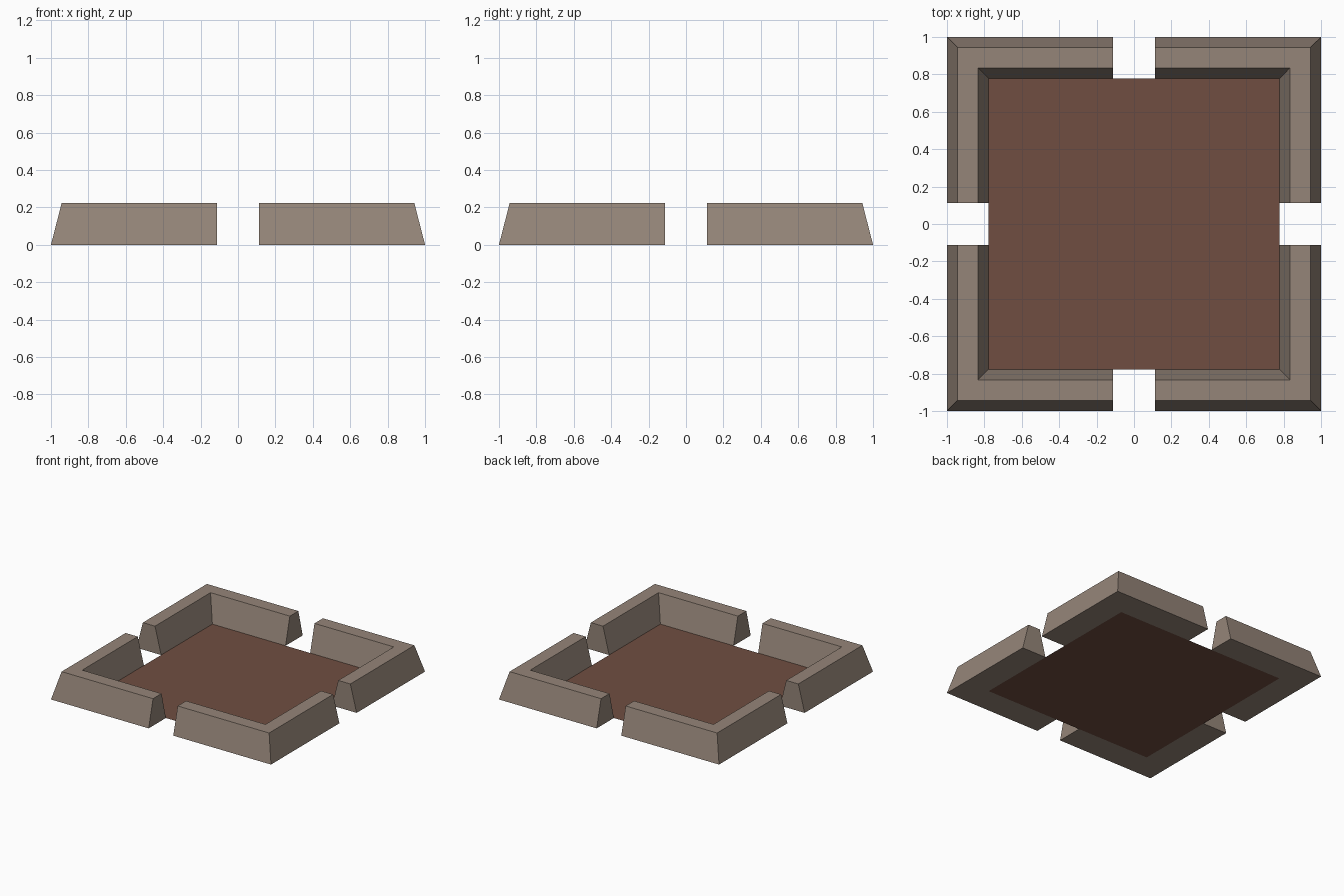
import bpy, bmesh
from mathutils import Matrix
from math import radians

if "Cube" in bpy.data.objects:
    bpy.data.objects.remove(bpy.data.objects["Cube"])


def material(name, rgb):
    m = bpy.data.materials.new(name)
    m.diffuse_color = (*rgb, 1)
    m.use_nodes = True
    m.node_tree.nodes["Principled BSDF"].inputs["Base Color"].default_value = m.diffuse_color
    return m


def add_object(name, bm, mat):
    mesh = bpy.data.meshes.new(name)
    bm.to_mesh(mesh)
    bm.free()
    mesh.materials.append(mat)
    ob = bpy.data.objects.new(name, mesh)
    bpy.context.collection.objects.link(ob)
    return ob


stone = material("taupe stone", (0.30, 0.235, 0.19))
soil = material("brown soil", (0.16, 0.076, 0.053))

GAP = 0.112     # half width of the openings
HEIGHT = 0.222
INNER = 0.777
# wall cross-section: distance from centre, height
PROFILE = [(1.0, 0), (0.943, HEIGHT), (0.833, HEIGHT), (INNER, 0)]


def corner_wall(name, angle):
    """L-shaped wall: profile swept from one opening, round a mitre, to the next."""
    bm = bmesh.new()
    rings = [[bm.verts.new(f(d, z)) for d, z in PROFILE] for f in (
        lambda d, z: (d, GAP, z),
        lambda d, z: (d, d, z),
        lambda d, z: (GAP, d, z))]
    for a, b in zip(rings, rings[1:]):
        for i in range(4):
            j = (i + 1) % 4
            bm.faces.new((a[i], a[j], b[j], b[i]))
    bm.faces.new(rings[0])
    bm.faces.new(rings[-1])
    bmesh.ops.recalc_face_normals(bm, faces=bm.faces)
    bm.transform(Matrix.Rotation(radians(angle), 4, 'Z'))
    return add_object(name, bm, stone)


# four corner walls
for i, side in enumerate(("back_right", "back_left", "front_left", "front_right")):
    corner_wall(side + "_wall", 90 * i)

# flat floor between the walls
bm = bmesh.new()
bmesh.ops.create_grid(bm, x_segments=1, y_segments=1, size=INNER)
add_object("floor", bm, soil)
